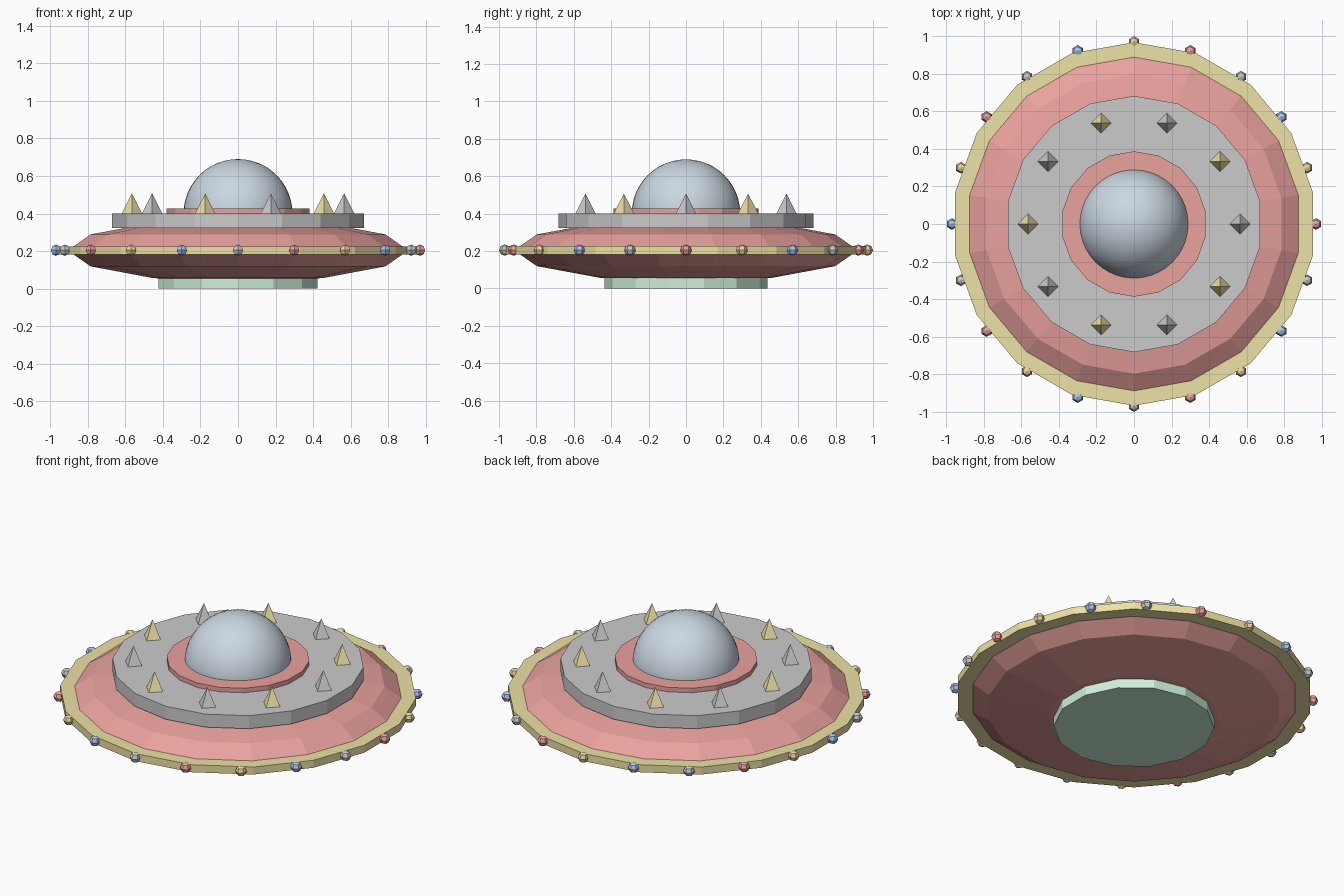
import bpy
import math

if "Cube" in bpy.data.objects:
    bpy.data.objects.remove(bpy.data.objects["Cube"])


def material(name, rgb):
    m = bpy.data.materials.new(name)
    m.diffuse_color = (*rgb, 1)
    m.use_nodes = True
    m.node_tree.nodes["Principled BSDF"].inputs["Base Color"].default_value = m.diffuse_color
    return m


RED = material("red", (0.82, 0.36, 0.34))
GOLD = material("gold", (0.85, 0.76, 0.38))
GREEN = material("green", (0.62, 0.87, 0.70))
GLASS = material("glass", (0.60, 0.68, 0.75))
BULBS = [material("bulb_red", (0.85, 0.36, 0.34)),
         material("bulb_amber", (0.85, 0.66, 0.36)),
         material("bulb_blue", (0.42, 0.56, 0.85)),
         material("bulb_white", (0.85, 0.85, 0.83))]


def finish(name, mat):
    ob = bpy.context.object
    ob.name = name
    if mat:
        ob.data.materials.append(mat)
    return ob


def disc(name, sides, radius, z0, z1, mat=None):
    # Flat-sided cylinder between two heights, first corner on +y
    bpy.ops.mesh.primitive_cylinder_add(vertices=sides, radius=radius, depth=z1 - z0,
                                        location=(0, 0, (z0 + z1) / 2))
    return finish(name, mat)


def lathe(name, sides, profile, location, mat=None):
    # Revolve (radius, z) points around z, first corner on +y; zero radius makes a pole
    verts, rings, faces = [], [], []
    for r, z in profile:
        n = sides if r > 1e-6 else 1
        rings.append([len(verts) + i % n for i in range(sides)])
        for i in range(n):
            a = math.pi / 2 + math.tau * i / sides
            verts.append((r * math.cos(a), r * math.sin(a), z))
    for low, high in zip(rings, rings[1:]):
        for i in range(sides):
            j = (i + 1) % sides
            faces.append(list(dict.fromkeys((low[i], low[j], high[j], high[i]))))
    mesh = bpy.data.meshes.new(name)
    mesh.from_pydata(verts, [], faces)
    ob = bpy.data.objects.new(name, mesh)
    ob.location = location
    bpy.context.collection.objects.link(ob)
    if mat:
        mesh.materials.append(mat)
    return ob


def ball_profile(rings, radius, height):
    pts = []
    for k in range(rings + 1):
        a = -math.pi / 2 + math.pi * k / rings
        pts.append((radius * math.cos(a), height * math.sin(a)))
    return pts


# Saucer hull: flattened low-poly ball
lathe("hull", 18, ball_profile(6, 0.92, 0.17), (0, 0, 0.204), RED)

# Stacked plates
disc("base_hatch", 14, 0.435, 0.0, 0.055, GREEN)
disc("rim_band", 18, 0.967, 0.181, 0.226, GOLD)
disc("upper_deck", 18, 0.682, 0.322, 0.40)
disc("dome_collar", 18, 0.387, 0.36, 0.427, RED)

# Smooth cockpit dome
bpy.ops.mesh.primitive_uv_sphere_add(segments=40, ring_count=24, radius=0.29,
                                     location=(0, 0, 0.40))
finish("cockpit_dome", GLASS)
bpy.ops.object.shade_smooth()

# Ten pyramid spikes on the deck, alternating grey and gold
for i in range(10):
    a = math.tau * i / 10
    bpy.ops.mesh.primitive_cone_add(vertices=4, radius1=0.056, radius2=0, depth=0.11,
                                    location=(0.565 * math.cos(a), 0.565 * math.sin(a), 0.452))
    finish(f"deck_spike_{i + 1}", GOLD if i % 2 else None)

# Twenty coloured lights around the rim
for i in range(20):
    a = math.tau * i / 20
    lathe(f"rim_light_{i + 1}", 6, ball_profile(4, 0.031, 0.03),
          (0.969 * math.cos(a), 0.969 * math.sin(a), 0.205), BULBS[i % 4])
